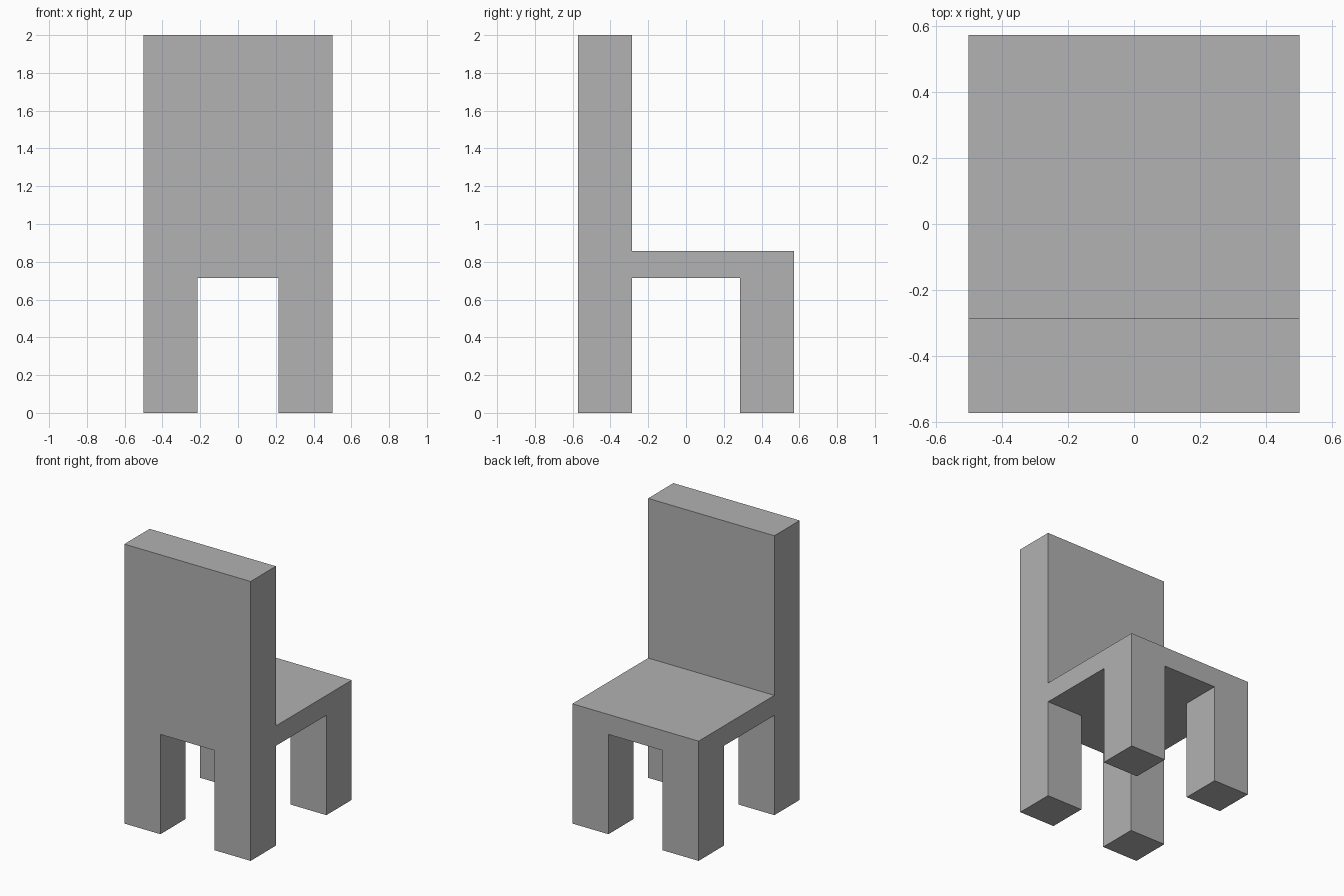
import bpy
import bmesh
from mathutils import Vector

cube = bpy.data.objects.get("Cube")
if cube:
    bpy.data.objects.remove(cube, do_unlink=True)

U = 1 / 7                        # module: the chair is 14 modules tall
HALF_X, HALF_Y = 3.5 * U, 4 * U
LEG = 2 * U                      # leg and backrest thickness
SEAT_LOW, SEAT_TOP, TOP = 5 * U, 6 * U, 14 * U

grey = bpy.data.materials.new("plain_grey")
grey.use_nodes = True
grey.diffuse_color = (0.445, 0.445, 0.445, 1)
grey.node_tree.nodes["Principled BSDF"].inputs["Base Color"].default_value = grey.diffuse_color

bm = bmesh.new()


def extrude(faces, dz):
    """Pull the given faces out vertically."""
    result = bmesh.ops.extrude_face_region(bm, geom=faces)
    verts = [v for v in result["geom"] if isinstance(v, bmesh.types.BMVert)]
    bmesh.ops.translate(bm, verts=verts, vec=(0, 0, dz))


# Seat slab
bmesh.ops.create_cube(bm, size=1)
for v in bm.verts:
    v.co = Vector((v.co.x * 2 * HALF_X, v.co.y * 2 * HALF_Y,
                   SEAT_TOP if v.co.z > 0 else SEAT_LOW))

# Cut lines at the inner sides of the legs
for axis, half in ((Vector((1, 0, 0)), HALF_X), (Vector((0, 1, 0)), HALF_Y)):
    for side in (-1, 1):
        bmesh.ops.bisect_plane(bm, geom=bm.verts[:] + bm.edges[:] + bm.faces[:],
                               plane_co=axis * side * (half - LEG), plane_no=axis)
bm.normal_update()

# Four legs from the underside corners, backrest from one row of the top
corners, row = [], []
for f in bm.faces:
    c = f.calc_center_median()
    if f.normal.z < -0.9 and abs(c.x) > HALF_X - LEG and abs(c.y) > HALF_Y - LEG:
        corners.append(f)
    elif f.normal.z > 0.9 and c.y < LEG - HALF_Y:
        row.append(f)
extrude(corners, -SEAT_LOW)
extrude(row, TOP - SEAT_TOP)

# Merge flat areas into single faces
bmesh.ops.recalc_face_normals(bm, faces=bm.faces[:])
bmesh.ops.dissolve_limit(bm, angle_limit=0.01, verts=bm.verts[:], edges=bm.edges[:])

mesh = bpy.data.meshes.new("chair")
bm.to_mesh(mesh)
bm.free()
mesh.materials.append(grey)
bpy.context.collection.objects.link(bpy.data.objects.new("chair", mesh))
